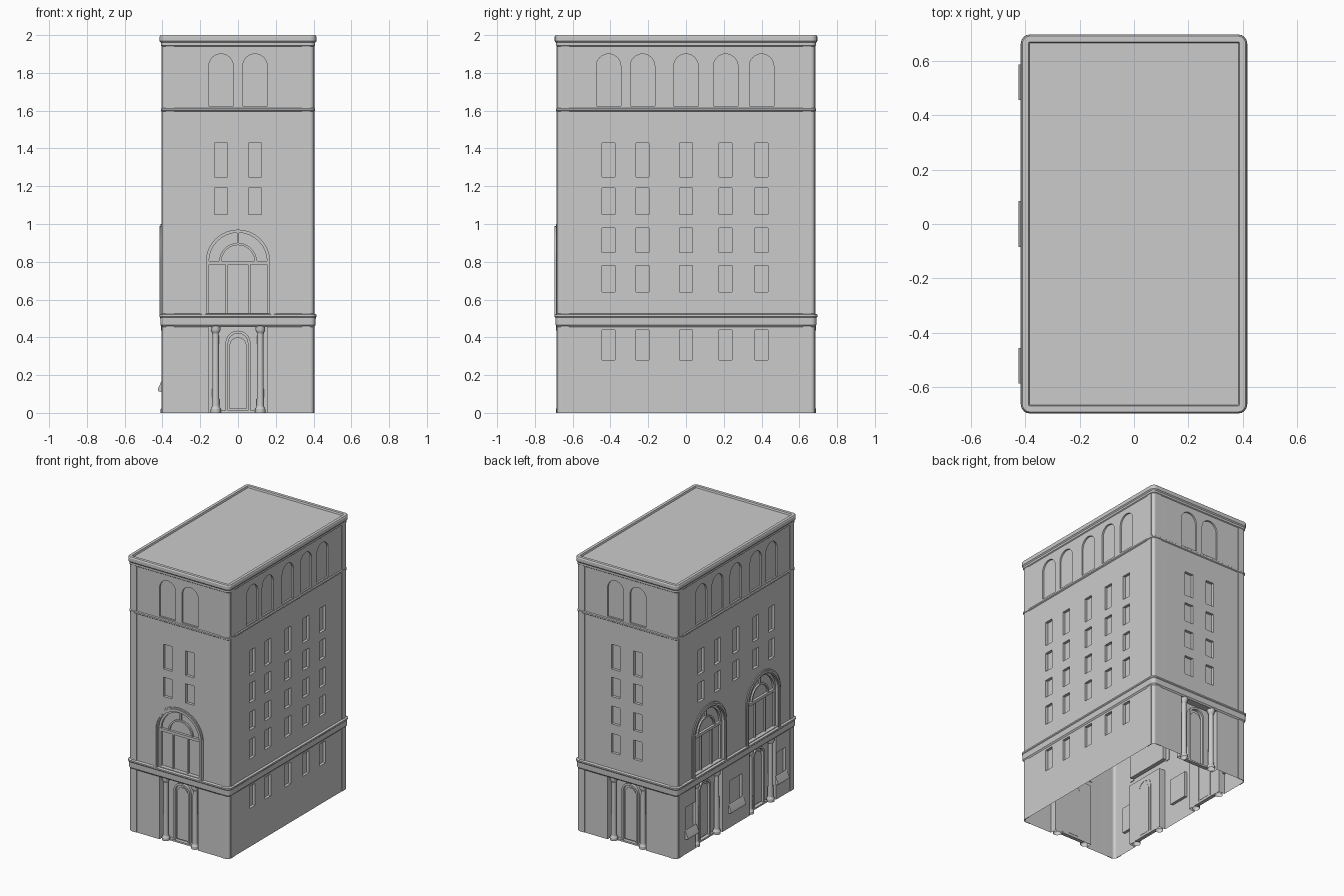
import bpy, bmesh, math
from mathutils import Matrix, Vector

old = bpy.data.objects.get("Cube")
if old:
    bpy.data.objects.remove(old, do_unlink=True)

HX, HY, CORNER = 0.402, 0.682, 0.02
COLUMNS = (-0.41, -0.23, 0.0, 0.21, 0.40)
ROWS = ((1.25, 1.43), (1.05, 1.19), (0.85, 0.98), (0.64, 0.78))
PAIR = (-0.09, 0.09)

stone = bpy.data.materials.new("pale_grey_stone")
stone.use_nodes = True
stone.diffuse_color = (0.6, 0.6, 0.6, 1)
stone.node_tree.nodes["Principled BSDF"].inputs["Base Color"].default_value = (0.6, 0.6, 0.6, 1)
parts = []


def wall(angle, distance):
    """Wall space: x along the wall, -y outward, z up."""
    return Matrix.Rotation(math.radians(angle), 4, 'Z') @ Matrix.Translation((0, -distance, 0))


FRONT, BACK = wall(0, HY), wall(180, HY)
RIGHT, LEFT = wall(90, HX), wall(-90, HX)


def finish(name, bm):
    bmesh.ops.recalc_face_normals(bm, faces=bm.faces)
    mesh = bpy.data.meshes.new(name)
    bm.to_mesh(mesh)
    bm.free()
    mesh.materials.append(stone)
    obj = bpy.data.objects.new(name, mesh)
    bpy.context.collection.objects.link(obj)
    parts.append(obj)
    return obj


def prism(bm, space, outline, inner, outer):
    """Extrude a (u, z) outline between two outward distances."""
    low = [bm.verts.new(space @ Vector((u, -inner, z))) for u, z in outline]
    high = [bm.verts.new(space @ Vector((u, -outer, z))) for u, z in outline]
    bm.faces.new(low)
    bm.faces.new(high[::-1])
    for i in range(len(low)):
        j = (i + 1) % len(low)
        bm.faces.new((low[i], low[j], high[j], high[i]))


def rect(u, half, z0, z1):
    return [(u - half, z0), (u + half, z0), (u + half, z1), (u - half, z1)]


def arch(u, half, z0, top, steps=16):
    spring = top - half
    curve = [(u + half * math.cos(math.pi * i / steps),
              spring + half * math.sin(math.pi * i / steps)) for i in range(steps + 1)]
    return [(u - half, z0), (u + half, z0)] + curve


def arch_ring(u, half, thick, z0, top):
    outer = arch(u, half, z0, top)[1:] + [(u - half, z0)]
    inner = arch(u, half - thick, z0, top - thick)[1:] + [(u - half + thick, z0)]
    return outer + inner[::-1]


def loft(name, profile, cap_start=False, cap_end=False):
    """Sweep an (outset, z) profile round the rounded plan."""
    bm = bmesh.new()
    rings = []
    for out, z in profile:
        r = max(CORNER + out, 0.004)
        ring = []
        for k, (sx, sy) in enumerate(((1, 1), (-1, 1), (-1, -1), (1, -1))):
            for i in range(5):
                a = math.pi / 2 * (k + i / 4)
                ring.append(bm.verts.new((sx * (HX + out - r) + r * math.cos(a),
                                          sy * (HY + out - r) + r * math.sin(a), z)))
        rings.append(ring)
    for a, b in zip(rings, rings[1:]):
        for i in range(len(a)):
            j = (i + 1) % len(a)
            bm.faces.new((a[i], a[j], b[j], b[i]))
    if cap_start:
        bm.faces.new(rings[0][::-1])
    if cap_end:
        bm.faces.new(rings[-1])
    return finish(name, bm)


# Main block and the openings cut into it
body = loft("building_walls", [(0, 0), (0, 1.96)], True, True)
cut = bmesh.new()


def opening(space, outline, depth):
    prism(cut, space, outline, -depth, 0.05)


for space, columns, rows in ((FRONT, PAIR, ROWS[:2]), (BACK, PAIR, ROWS),
                             (RIGHT, COLUMNS, ROWS + ((0.28, 0.44),)),
                             (LEFT, [-c for c in COLUMNS], ROWS[:2])):
    for u in columns:
        for z0, z1 in rows:
            opening(space, rect(u, 0.034, z0, z1), 0.02)
        opening(space, arch(u, 0.065, 1.625, 1.90), 0.012)

entrances = [(FRONT, 0), (BACK, 0), (LEFT, -0.31), (LEFT, 0.31)]
great_windows = [(FRONT, 0), (LEFT, -0.31), (LEFT, 0.31)]
awnings = [(-0.52, 0.065), (0.0, 0.085), (0.52, 0.065)]
for space, u in entrances:
    opening(space, rect(u, 0.155, -0.05, 0.455), 0.05)
for space, u in great_windows:
    opening(space, arch(u, 0.17, 0.53, 0.97), 0.03)
for u, half in awnings:
    opening(LEFT, rect(u, half - 0.012, 0.15, 0.34), 0.02)

cutter = finish("opening_cutter", cut)
cutter.hide_render = True
mod = body.modifiers.new("openings", 'BOOLEAN')
mod.operation, mod.solver, mod.object = 'DIFFERENCE', 'EXACT', cutter
bpy.context.view_layer.update()
evaluated = body.evaluated_get(bpy.context.evaluated_depsgraph_get())
body_mesh = bpy.data.meshes.new_from_object(evaluated)
body.modifiers.clear()
body.data = body_mesh
parts.remove(cutter)
bpy.data.objects.remove(cutter, do_unlink=True)

# The shell is open underneath
bm = bmesh.new()
bm.from_mesh(body_mesh)
floor = [f for f in bm.faces if all(v.co.z < 0.001 for v in f.verts)]
bmesh.ops.delete(bm, geom=floor, context='FACES')
bm.to_mesh(body_mesh)
bm.free()

# Horizontal mouldings and roof
loft("ground_floor_band", [(0, 0.455), (0.008, 0.465), (0.01, 0.505), (0.014, 0.51),
                           (0.014, 0.52), (0, 0.525)])
loft("upper_string_course", [(0, 1.595), (0.006, 1.6), (0.006, 1.61), (0, 1.615)])
loft("roof_cornice", [(0, 1.94), (0.006, 1.945), (0.006, 1.96), (0.013, 1.968), (0.013, 1.992),
                      (0.008, 2.0), (-0.014, 2.0), (-0.018, 1.988)], cap_end=True)

# Flat strips at the building corners
bm = bmesh.new()
for space in (FRONT, BACK):
    for side in (-1, 1):
        prism(bm, space, rect(side * 0.36, 0.021, 0, 1.945), -0.002, 0.003)
for side in (-1, 1):
    prism(bm, RIGHT, rect(side * 0.64, 0.021, 0, 1.945), -0.002, 0.003)
    prism(bm, LEFT, rect(side * 0.64, 0.021, 0, 1.945), -0.002, 0.003)
finish("corner_strips", bm)

# Great arched windows: surround and glazing bars
for n, (space, u) in enumerate(great_windows):
    bm = bmesh.new()
    prism(bm, space, arch_ring(u, 0.2, 0.032, 0.52, 1.0), -0.005, 0.007)
    prism(bm, space, arch_ring(u, 0.19, 0.014, 0.52, 0.99), 0.006, 0.013)
    finish(f"arch_surround_{n + 1}", bm)
    bm = bmesh.new()
    prism(bm, space, arch_ring(u, 0.172, 0.018, 0.53, 0.972), -0.031, -0.015)
    prism(bm, space, arch_ring(u, 0.1, 0.012, 0.80, 0.90), -0.031, -0.018)
    prism(bm, space, rect(u, 0.165, 0.785, 0.805), -0.031, -0.012)
    for du in (-0.06, 0.06):
        prism(bm, space, rect(u + du, 0.006, 0.53, 0.79), -0.031, -0.018)
    prism(bm, space, rect(u, 0.006, 0.89, 0.965), -0.031, -0.018)
    finish(f"arch_glazing_bars_{n + 1}", bm)

# Entrances: arched door, frame and a pair of columns
COLUMN = [(0.027, 0), (0.027, 0.02), (0.021, 0.03), (0.019, 0.04), (0.016, 0.42),
          (0.022, 0.43), (0.026, 0.44), (0.026, 0.46)]
for n, (space, u) in enumerate(entrances):
    bm = bmesh.new()
    prism(bm, space, arch_ring(u, 0.066, 0.014, 0, 0.435), -0.052, -0.03)
    prism(bm, space, arch(u, 0.045, 0.02, 0.40), -0.052, -0.042)
    prism(bm, space, rect(u, 0.095, 0, 0.012), -0.052, -0.025)
    finish(f"entrance_door_{n + 1}", bm)
    bm = bmesh.new()
    for du in (-0.118, 0.118):
        rings = [[bm.verts.new(space @ Vector((u + du + r * math.cos(i * math.pi / 8),
                                               0.02 + r * math.sin(i * math.pi / 8), z)))
                  for i in range(16)] for r, z in COLUMN]
        for a, b in zip(rings, rings[1:]):
            for i in range(16):
                j = (i + 1) % 16
                bm.faces.new((a[i], a[j], b[j], b[i]))
    finish(f"entrance_columns_{n + 1}", bm)

# Sloping hoods along the left wall
bm = bmesh.new()
for u, half in awnings:
    section = [(0, 0.11), (0.022, 0.115), (0.022, 0.128), (0, 0.175)]
    ends = [[bm.verts.new(LEFT @ Vector((u + s * half, -d, z))) for d, z in section] for s in (-1, 1)]
    bm.faces.new(ends[0])
    bm.faces.new(ends[1][::-1])
    for i in range(4):
        j = (i + 1) % 4
        bm.faces.new((ends[0][i], ends[0][j], ends[1][j], ends[1][i]))
finish("sloping_hoods", bm)

# Smooth curves, crisp edges
bpy.ops.object.select_all(action='DESELECT')
for obj in parts:
    obj.select_set(True)
bpy.context.view_layer.objects.active = body
bpy.ops.object.shade_smooth_by_angle(angle=math.radians(30))
for obj in parts:
    weighted = obj.modifiers.new("even_shading", 'WEIGHTED_NORMAL')
    weighted.keep_sharp = True
